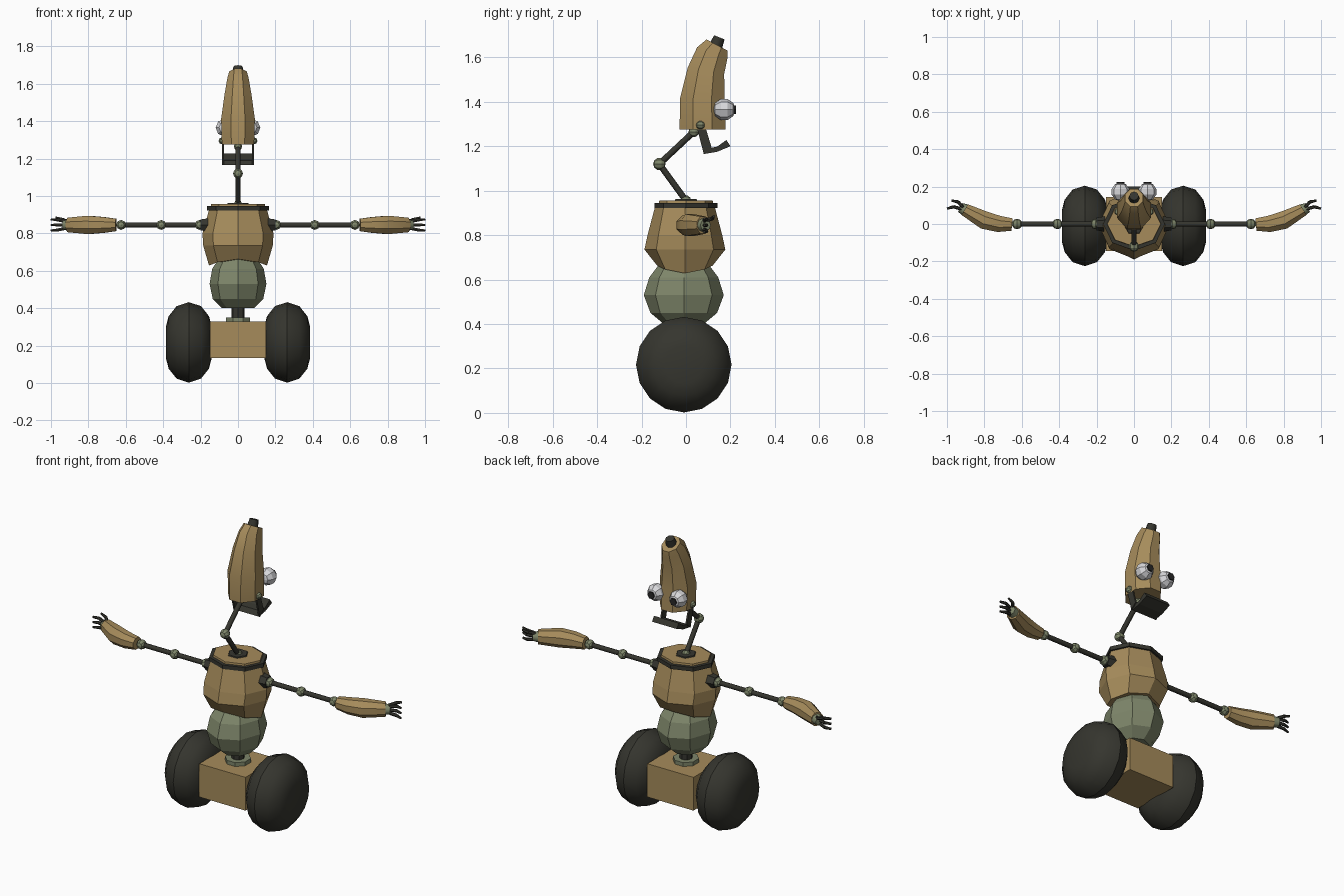
import bpy, bmesh
from math import cos, sin, pi, radians
from mathutils import Vector, Matrix

old = bpy.data.objects.get("Cube")
if old:
    bpy.data.objects.remove(old, do_unlink=True)


def material(name, *rgb):
    m = bpy.data.materials.new(name)
    m.use_nodes = True
    m.diffuse_color = (*rgb, 1)
    m.node_tree.nodes["Principled BSDF"].inputs["Base Color"].default_value = (*rgb, 1)
    return m


TAN = material("tan_paint", 0.38, 0.26, 0.105)
DARK = material("dark_rubber", 0.036, 0.036, 0.028)
GREEN = material("sage_metal", 0.21, 0.24, 0.145)
WHITE = material("eye_white", 0.68, 0.68, 0.70)
BLACK = material("pupil_black", 0.02, 0.02, 0.02)


def finish(name, bm, mat, smooth=None):
    bmesh.ops.recalc_face_normals(bm, faces=bm.faces)
    me = bpy.data.meshes.new(name)
    bm.to_mesh(me)
    bm.free()
    me.materials.append(mat)
    ob = bpy.data.objects.new(name, me)
    bpy.context.collection.objects.link(ob)
    if smooth:
        bpy.ops.object.select_all(action="DESELECT")
        ob.select_set(True)
        bpy.context.view_layer.objects.active = ob
        bpy.ops.object.shade_smooth_by_angle(angle=radians(smooth))
    return ob


def ring(center, u, v, n=8, phase=0):
    """Points of an ellipse spanned by vectors u and v."""
    c, u, v = Vector(center), Vector(u), Vector(v)
    return [c + u * cos(phase + 2 * pi * i / n) + v * sin(phase + 2 * pi * i / n)
            for i in range(n)]


def loft(name, rings, mat, smooth=None):
    """Skin a row of equal rings and cap both ends."""
    bm = bmesh.new()
    rows = [[bm.verts.new(p) for p in r] for r in rings]
    n = len(rows[0])
    for a, b in zip(rows, rows[1:]):
        for i in range(n):
            j = (i + 1) % n
            bm.faces.new((a[i], a[j], b[j], b[i]))
    bm.faces.new(rows[0])
    bm.faces.new(rows[-1])
    return finish(name, bm, mat, smooth)


def stack(name, rows, mat, y=0, n=8, phase=0, smooth=None):
    """Vertical loft from rows of (z, x radius, y radius)."""
    return loft(name, [ring((0, y, z), (rx, 0, 0), (0, ry, 0), n, phase)
                       for z, rx, ry in rows], mat, smooth)


def rod(name, a, b, r, mat, r2=None, n=8):
    a, b = Vector(a), Vector(b)
    q = (b - a).to_track_quat("Z", "Y")
    u, v = q @ Vector((1, 0, 0)), q @ Vector((0, 1, 0))
    r2 = r if r2 is None else r2
    return loft(name, [ring(a, u * r, v * r, n), ring(b, u * r2, v * r2, n)], mat, 50)


def ball(name, c, r, mat, segs=8, rows=5):
    bm = bmesh.new()
    bmesh.ops.create_uvsphere(bm, u_segments=segs, v_segments=rows, radius=r,
                              matrix=Matrix.Translation(c) @ Matrix.Rotation(pi / 2, 4, "X"))
    return finish(name, bm, mat)


def box(name, c, size, mat):
    bm = bmesh.new()
    bmesh.ops.create_cube(bm, size=1, matrix=Matrix.Translation(c) @ Matrix.Diagonal((*size, 1)))
    return finish(name, bm, mat)


def slab(name, outline, x0, x1, mat):
    """Extrude a (y, z) outline between two x positions."""
    return loft(name, [[Vector((x, y, z)) for y, z in outline] for x in (x0, x1)], mat)


# Axle block, post and belly
box("axle_block", (0, 0, 0.23), (0.3, 0.29, 0.195), TAN)
stack("post_base", [(0.32, 0.07, 0.07), (0.35, 0.07, 0.07)], GREEN, phase=pi / 8)
stack("post", [(0.34, 0.036, 0.036), (0.43, 0.036, 0.036)], DARK)
stack("belly", [(0.40, 0.085, 0.09), (0.45, 0.135, 0.15), (0.53, 0.152, 0.18),
                (0.61, 0.138, 0.155), (0.67, 0.1, 0.11)], GREEN, y=-0.01)

# Torso shell, its lower edge dipping at both sides
torso = stack("torso", [(0.64, 0.155, 0.125), (0.735, 0.186, 0.182), (0.80, 0.19, 0.168),
                        (0.925, 0.155, 0.135)], TAN, y=-0.005)
for v in torso.data.vertices:
    if v.co.z < 0.7:
        v.co.z = 0.663 - 0.035 * (abs(v.co.x) / 0.155) ** 2
stack("torso_collar", [(0.922, 0.165, 0.142), (0.945, 0.165, 0.142)], DARK)
stack("torso_lid", [(0.92, 0.148, 0.125), (0.956, 0.143, 0.12)], TAN)
stack("neck_socket", [(0.95, 0.06, 0.06), (0.962, 0.055, 0.055)], DARK, n=6)

# Bent neck
base, knee, top = (0, 0, 0.955), (0, -0.12, 1.12), (0, 0.035, 1.265)
rod("lower_neck", base, knee, 0.014, DARK)
rod("upper_neck", knee, top, 0.014, DARK)
for name, p, r in (("neck_base_joint", base, 0.024), ("neck_knee_joint", knee, 0.028),
                   ("neck_top_joint", top, 0.024)):
    ball(name, p, r, GREEN)

# Tall head leaning forward: y, z, x radius, y radius, tilt
head = []
for y, z, rx, ry, tilt in ((0.075, 1.275, 0.088, 0.106, 0), (0.073, 1.41, 0.092, 0.102, 3),
                           (0.09, 1.54, 0.073, 0.085, 10), (0.118, 1.62, 0.058, 0.074, 20),
                           (0.14, 1.655, 0.048, 0.055, 28)):
    t = radians(tilt)
    head.append(ring((0, y, z), (rx * 1.06, 0, 0), (0, ry * 1.06 * cos(t), -ry * 1.06 * sin(t)),
                     8, pi / 8))
loft("head", head, TAN, 30)
rod("head_tip", (0, 0.13, 1.64), (0, 0.15, 1.69), 0.032, DARK, 0.025)

# Scoop jaw
slab("jaw", [(0.08, 1.165), (0.14, 1.175), (0.2, 1.2), (0.182, 1.228), (0.14, 1.198),
             (0.1, 1.19)], -0.08, 0.08, DARK)

for s, side in ((1, "left"), (-1, "right")):
    # Wheel
    loft(side + "_wheel", [ring((s * (0.263 + x), -0.01, 0.217), (0, 0, r), (0, r, 0), 16)
                           for x, r in ((-0.122, 0.085), (-0.108, 0.14), (-0.065, 0.194),
                                        (0, 0.215), (0.065, 0.194), (0.108, 0.14),
                                        (0.122, 0.085))], DARK, 35)

    # Jaw arm and its pin
    slab(side + "_jaw_arm", [(0.045, 1.3), (0.08, 1.31), (0.115, 1.195), (0.08, 1.165)],
         s * 0.076, s * 0.086, DARK)
    ball(side + "_jaw_pin", (s * 0.085, 0.065, 1.295), 0.02, GREEN)

    # Eye and pupil
    eye = Vector((s * 0.072, 0.172, 1.365))
    ball(side + "_eye", eye, 0.05, WHITE)
    look = Vector((0, 1, 0))
    rod(side + "_pupil", eye + look * 0.045, eye + look * 0.052, 0.022, BLACK, n=6)

    # Shoulder socket, arm rods and joints
    z = 0.845
    rod(side + "_shoulder_socket", (s * 0.15, 0, z), (s * 0.2, 0, z), 0.042, DARK, 0.034, 6)
    rod(side + "_upper_arm", (s * 0.19, 0, z), (s * 0.41, 0, z), 0.014, DARK)
    rod(side + "_lower_arm", (s * 0.41, 0, z), (s * 0.63, 0, z), 0.014, DARK)
    for name, x in (("shoulder", 0.205), ("elbow", 0.41), ("wrist", 0.625)):
        ball(side + "_" + name + "_joint", (s * x, 0, z), 0.028, GREEN)

    # Curved forearm sleeve: x, y, half width, half height, bend
    sleeve = []
    for x, y, w, h, bend in ((0.652, -0.003, 0.036, 0.036, 5), (0.72, 0, 0.047, 0.046, 10),
                             (0.80, 0.02, 0.052, 0.053, 22), (0.905, 0.077, 0.036, 0.042, 32)):
        t = radians(bend)
        sleeve.append(ring((s * x, y, z), (-s * w * sin(t), w * cos(t), 0), (0, 0, h),
                           8, pi / 8))
    loft(side + "_forearm", sleeve, TAN, 40)

    # Palm, three fingers and a thumb
    rod(side + "_palm", (s * 0.895, 0.072, z), (s * 0.93, 0.088, z), 0.034, GREEN, 0.026)
    for i in (-1, 0, 1):
        a = Vector((s * 0.92, 0.08, z + i * 0.018))
        b = Vector((s * 0.965, 0.092, z + i * 0.027))
        c = Vector((s * 1.0, 0.082, z + i * 0.03))
        rod(side + "_finger_base", a, b, 0.009, DARK, n=6)
        rod(side + "_finger_tip", b, c, 0.009, DARK, 0.006, 6)
    rod(side + "_thumb_base", (s * 0.915, 0.09, z + 0.02), (s * 0.94, 0.118, z + 0.03),
        0.009, DARK, n=6)
    rod(side + "_thumb_tip", (s * 0.94, 0.118, z + 0.03), (s * 0.975, 0.125, z + 0.04),
        0.009, DARK, 0.006, 6)
